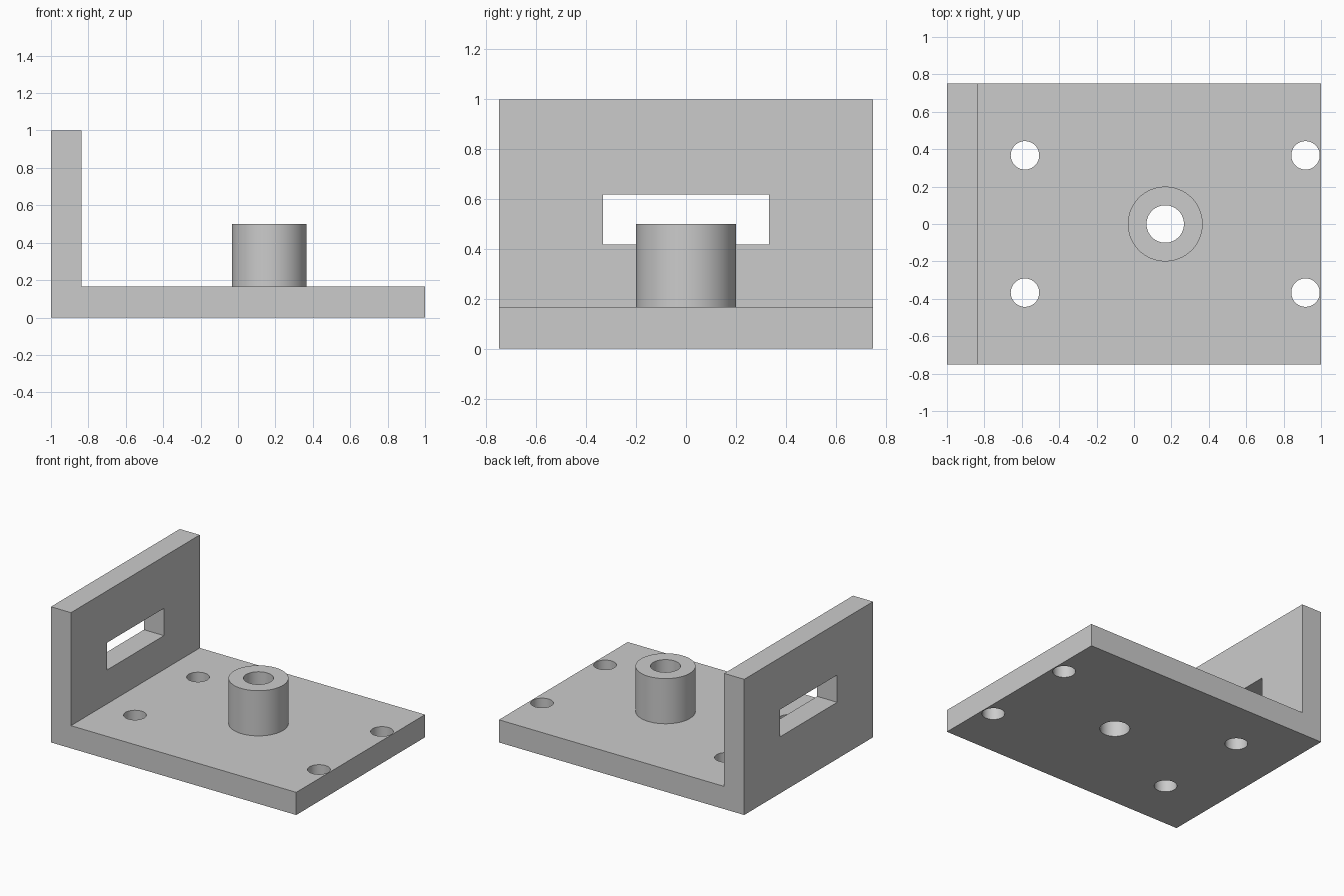
import bpy, bmesh
from math import radians

if "Cube" in bpy.data.objects:
    bpy.data.objects.remove(bpy.data.objects["Cube"])

W, D, H = 2.0, 1.5, 1.0      # overall size
BASE, WALL = 0.167, 0.163    # plate thicknesses
BOSS_X = 0.167


def cylinder(name, x, y, r, z0, z1):
    bpy.ops.mesh.primitive_cylinder_add(vertices=96, radius=r, depth=z1 - z0,
                                        location=(x, y, (z0 + z1) / 2))
    bpy.context.object.name = name
    return bpy.context.object


def box(name, lo, hi):
    bpy.ops.mesh.primitive_cube_add(size=1, location=[(a + b) / 2 for a, b in zip(lo, hi)])
    ob = bpy.context.object
    ob.name = name
    ob.scale = [b - a for a, b in zip(lo, hi)]
    return ob


def combine(target, tool, operation):
    mod = target.modifiers.new(operation.title(), 'BOOLEAN')
    mod.operation, mod.solver, mod.object = operation, 'EXACT', tool
    bpy.context.view_layer.update()
    bpy.context.view_layer.objects.active = target
    bpy.ops.object.modifier_apply(modifier=mod.name)
    bpy.data.objects.remove(tool, do_unlink=True)


# L-shaped bracket, extruded from its side profile
profile = [(-W / 2, 0), (W / 2, 0), (W / 2, BASE), (-W / 2 + WALL, BASE),
           (-W / 2 + WALL, H), (-W / 2, H)]
bm = bmesh.new()
face = bm.faces.new([bm.verts.new((x, -D / 2, z)) for x, z in profile])
ext = bmesh.ops.extrude_face_region(bm, geom=[face])
bmesh.ops.translate(bm, vec=(0, D, 0),
                    verts=[v for v in ext['geom'] if isinstance(v, bmesh.types.BMVert)])
bmesh.ops.recalc_face_normals(bm, faces=bm.faces)
mesh = bpy.data.meshes.new("bracket")
bm.to_mesh(mesh)
bm.free()
bracket = bpy.data.objects.new("bracket", mesh)
bpy.context.collection.objects.link(bracket)

# Raised boss and its through bore
combine(bracket, cylinder("boss", BOSS_X, 0, 0.2, BASE / 2, 0.5), 'UNION')
combine(bracket, cylinder("bore_cutter", BOSS_X, 0, 0.1, -0.1, 0.7), 'DIFFERENCE')

# Four mounting holes, placed around the boss
for dx in (-0.75, 0.75):
    for y in (-0.367, 0.367):
        combine(bracket, cylinder("hole_cutter", BOSS_X + dx, y, 0.076, -0.1, 0.3), 'DIFFERENCE')

# Slot through the upright wall
combine(bracket, box("slot_cutter", (-1.1, -0.333, 0.417), (-0.7, 0.333, 0.618)), 'DIFFERENCE')

bpy.ops.object.select_all(action='DESELECT')
bracket.select_set(True)
bpy.context.view_layer.objects.active = bracket
bpy.ops.object.shade_smooth_by_angle(angle=radians(30))
